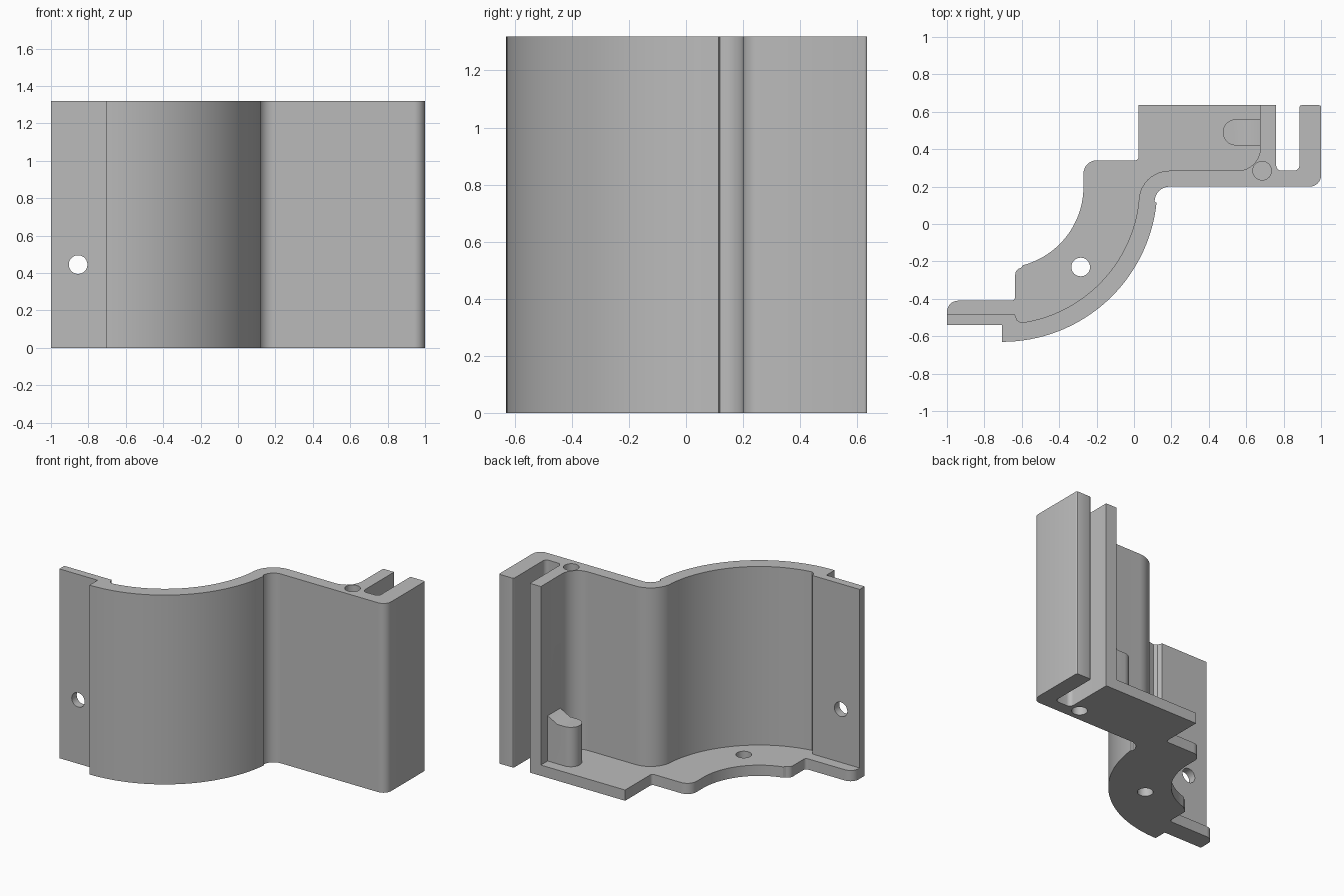
import bpy, bmesh
from math import cos, sin, radians

cube = bpy.data.objects.get("Cube")
if cube:
    bpy.data.objects.remove(cube, do_unlink=True)

grey = bpy.data.materials.new("plain_grey")
grey.use_nodes = True
grey.diffuse_color = (0.5, 0.5, 0.5, 1)
bsdf = next(n for n in grey.node_tree.nodes if n.type == 'BSDF_PRINCIPLED')
bsdf.inputs["Base Color"].default_value = (0.5, 0.5, 0.5, 1)

HEIGHT = 1.32
FLOOR = 0.075
BEND = (-0.705, 0.2)      # centre of the large curve
ELBOW = (0.19, 0.12)      # centre of the reverse curve


def arc(centre, r, start, end, n=8):
    angles = [radians(start + (end - start) * i / n) for i in range(n + 1)]
    return [(centre[0] + r * cos(a), centre[1] + r * sin(a)) for a in angles]


def prism(name, outline, lo, hi, axis='Z'):
    """Extrude a closed outline along z, or an x-z outline along y."""
    bm = bmesh.new()
    place = (lambda u, v, t: (u, v, t)) if axis == 'Z' else (lambda u, v, t: (u, t, v))
    bottom = [bm.verts.new(place(u, v, lo)) for u, v in outline]
    top = [bm.verts.new(place(u, v, hi)) for u, v in outline]
    bm.faces.new(bottom)
    bm.faces.new(top)
    for i in range(len(outline)):
        j = (i + 1) % len(outline)
        bm.faces.new((bottom[i], bottom[j], top[j], top[i]))
    bmesh.ops.recalc_face_normals(bm, faces=bm.faces)
    mesh = bpy.data.meshes.new(name)
    bm.to_mesh(mesh)
    bm.free()
    mesh.materials.append(grey)
    ob = bpy.data.objects.new(name, mesh)
    bpy.context.collection.objects.link(ob)
    return ob


def combine(target, other, operation):
    bpy.context.view_layer.objects.active = target
    mod = target.modifiers.new(operation.lower(), 'BOOLEAN')
    mod.operation = operation
    mod.solver = 'EXACT'
    mod.object = other
    bpy.ops.object.modifier_apply(modifier=mod.name)
    bpy.data.objects.remove(other, do_unlink=True)


def drill(target, centre, lo, hi, axis='Z'):
    hole = prism("hole_cutter", arc(centre, 0.05, 0, 345, 23), lo, hi, axis)
    hole.hide_render = True
    combine(target, hole, 'DIFFERENCE')


# Full-height curved wall with flange and slotted end
wall = [(-1, -0.54), (-0.705, -0.54)]
wall += arc(BEND, 0.83, -90, -6, 32)
wall += arc(ELBOW, 0.08, 180, 90)
wall += arc((0.94, 0.26), 0.06, -90, 0)
wall += arc((0.99, 0.625), 0.01, 0, 90, 3)
wall += arc((0.895, 0.625), 0.01, 90, 180, 3)
wall += arc((0.855, 0.315), 0.03, 0, -90, 6)
wall += arc((0.79, 0.315), 0.03, -90, -180, 6)
wall += [(0.76, 0.635), (0.675, 0.635)]
wall += arc((0.555, 0.405), 0.12, 0, -90)
wall += arc(ELBOW, 0.165, 90, 180, 10)
wall += arc(BEND, 0.735, -6, -82, 32)
wall += [(-0.625, -0.515), (-0.637, -0.485), (-1, -0.485)]
bracket = prism("curved_wall_bracket", wall, 0, HEIGHT)

# Floor plate, whose front edge runs inside the wall
floor = [(-1, -0.51)]
floor += arc((-0.94, -0.47), 0.06, 180, 90)
floor += arc((-0.655, -0.39), 0.02, -90, 0, 5)
floor += arc((-0.6, -0.27), 0.035, 180, 100, 6)
floor += arc(BEND, 0.435, -75, 0, 24)
floor += arc((-0.2, 0.27), 0.07, 180, 90)
floor += arc((0.005, 0.36), 0.02, -90, 0, 5)
floor += [(0.025, 0.635), (0.72, 0.635), (0.72, 0.24)]
floor += arc(ELBOW, 0.12, 90, 180)
floor += arc(BEND, 0.78, -6, -83, 24)
floor += [(-0.64, -0.51)]
combine(bracket, prism("floor_plate", floor, 0, FLOOR), 'UNION')

# Round-ended peg with a ramp up to the wall
peg = [(0.72, 0.56)] + arc((0.545, 0.49), 0.07, 90, 270, 16) + [(0.72, 0.42)]
combine(bracket, prism("peg", peg, 0.04, 0.35), 'UNION')
ramp = [(0.6, 0.3), (0.6, 0.35), (0.675, 0.39), (0.72, 0.39), (0.72, 0.3)]
combine(bracket, prism("peg_ramp", ramp, 0.42, 0.56, 'Y'), 'UNION')

# Floor hole, flange hole and blind screw holes at both ends
drill(bracket, (-0.285, -0.23), -0.1, 0.2)
drill(bracket, (-0.855, 0.445), -0.7, -0.3, 'Y')
drill(bracket, (0.685, 0.285), -0.1, 0.35)
drill(bracket, (0.685, 0.285), HEIGHT - 0.35, HEIGHT + 0.1)

bpy.ops.object.select_all(action='DESELECT')
bracket.select_set(True)
bpy.context.view_layer.objects.active = bracket
bpy.ops.object.shade_smooth_by_angle(angle=radians(30))
